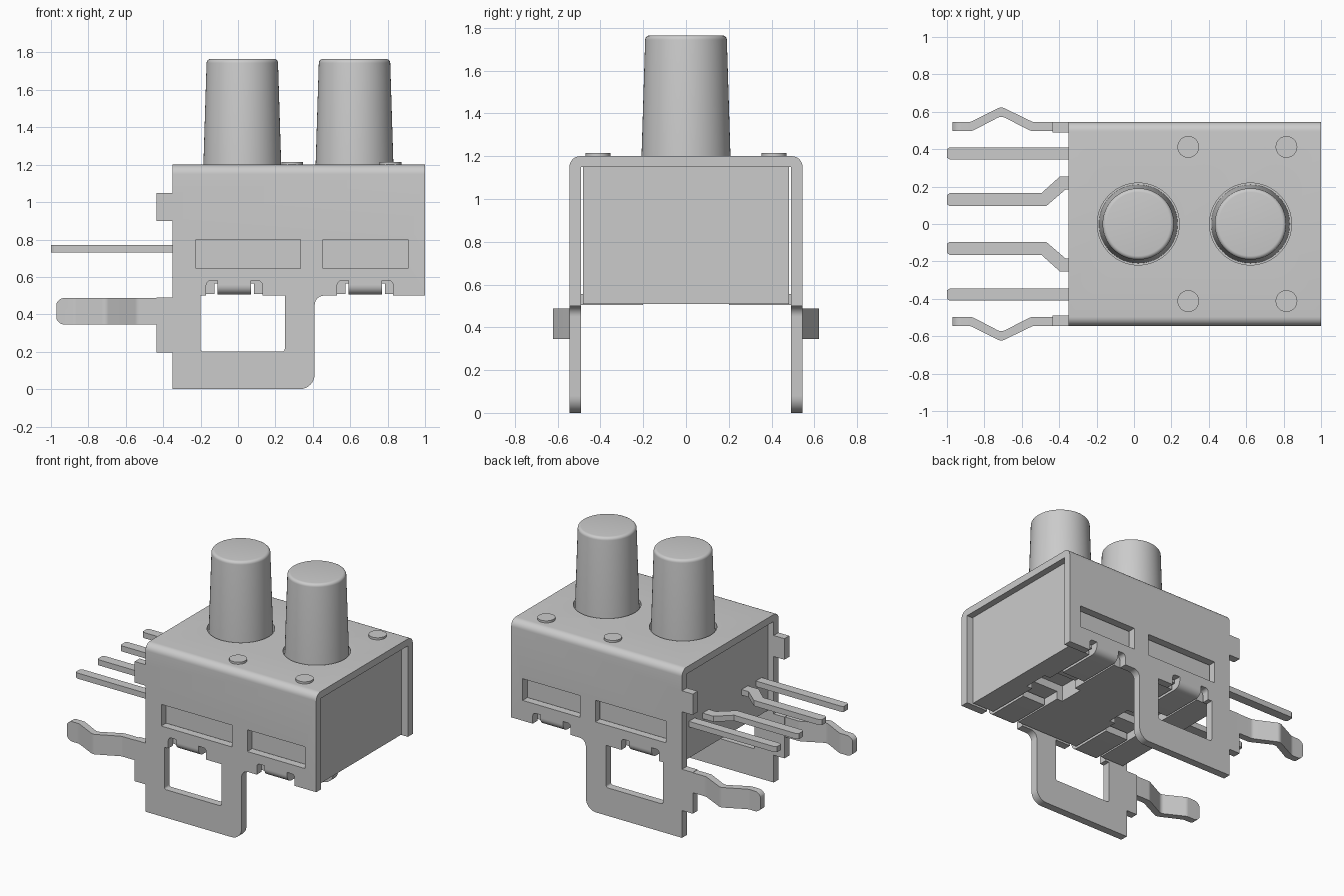
import bpy, bmesh, math
from mathutils import Vector

cube = bpy.data.objects.get("Cube")
if cube:
    bpy.data.objects.remove(cube, do_unlink=True)

GREY = (0.6, 0.6, 0.6, 1)
mat = bpy.data.materials.new("plain grey")
mat.use_nodes = True
mat.diffuse_color = GREY
mat.node_tree.nodes["Principled BSDF"].inputs["Base Color"].default_value = GREY


def add_object(name, bm):
    bmesh.ops.recalc_face_normals(bm, faces=bm.faces)
    mesh = bpy.data.meshes.new(name)
    bm.to_mesh(mesh)
    bm.free()
    mesh.materials.append(mat)
    ob = bpy.data.objects.new(name, mesh)
    bpy.context.collection.objects.link(ob)
    return ob


def rounded(points, steps=8):
    """Outline with an optional fillet radius as third value of a point."""
    out = []
    for i, pt in enumerate(points):
        p = Vector(pt[:2])
        if len(pt) < 3:
            out.append(p)
            continue
        u = (Vector(points[i - 1][:2]) - p).normalized()
        v = (Vector(points[(i + 1) % len(points)][:2]) - p).normalized()
        half = u.angle(v) / 2
        centre = p + (u + v).normalized() * pt[2] / math.sin(half)
        reach = pt[2] / math.tan(half)
        start = (p + u * reach - centre).normalized()
        end = (p + v * reach - centre).normalized()
        out += [centre + start.slerp(end, k / steps) * pt[2] for k in range(steps + 1)]
    return out


def prism(name, points, axis, low, high):
    """Extrude an outline along an axis."""
    place = {"x": lambda a, b, d: (d, a, b),
             "y": lambda a, b, d: (a, d, b),
             "z": lambda a, b, d: (a, b, d)}[axis]
    bm = bmesh.new()
    pts = rounded(points)
    rings = [[bm.verts.new(place(p.x, p.y, d)) for p in pts] for d in (low, high)]
    for ring in rings:
        bm.faces.new(ring)
    for i in range(len(pts)):
        bm.faces.new((rings[0][i - 1], rings[0][i], rings[1][i], rings[1][i - 1]))
    return add_object(name, bm)


def box(name, x0, x1, y0, y1, z0, z1):
    return prism(name, [(x0, y0), (x1, y0), (x1, y1), (x0, y1)], "z", z0, z1)


def lathe(name, x, y, profile, sides=64):
    """Closed round solid from (radius, height) rings."""
    bm = bmesh.new()
    rings = [[bm.verts.new((x + r * math.cos(math.tau * k / sides),
                            y + r * math.sin(math.tau * k / sides), z))
              for k in range(sides)] for r, z in profile]
    bm.faces.new(rings[0])
    bm.faces.new(rings[-1])
    for a, b in zip(rings, rings[1:]):
        for k in range(sides):
            bm.faces.new((a[k - 1], a[k], b[k], b[k - 1]))
    return add_object(name, bm)


def apply(ob, kind, **settings):
    mod = ob.modifiers.new(kind, kind)
    for key, value in settings.items():
        setattr(mod, key, value)
    bpy.context.view_layer.objects.active = ob
    bpy.ops.object.modifier_apply(modifier=mod.name)


def cut(ob, tool, operation="DIFFERENCE"):
    tool.hide_render = True
    apply(ob, "BOOLEAN", operation=operation, object=tool, solver="EXACT")
    bpy.data.objects.remove(tool, do_unlink=True)


def mirror_y(ob):
    apply(ob, "MIRROR", use_axis=(False, True, False), use_mirror_merge=False)


def notch(c):
    """Slits on both sides of a bent tab, left to right."""
    left = [(c - .15, .5), (c - .15, .58, .025), (c - .09, .58), (c - .09, .56)]
    return left + [(2 * c - p[0], *p[1:]) for p in reversed(left)]


TABS = (-.02, .68)
BUTTONS = (.023, .623)

# Folded metal cover: channel section trimmed to the side outline
cover = prism("cover", [(-.545, -.1), (-.545, 1.2, .05), (.545, 1.2, .05), (.545, -.1),
                        (.49, -.1), (.49, 1.15), (-.49, 1.15), (-.49, -.1)], "x", -.5, 1)
outline = [(-.35, 0), (.41, 0, .08), (.41, .5, .05), *notch(TABS[1]), (1.1, .5),
           (1.1, 1.3), (-.35, 1.3), (-.35, 1.05), (-.435, 1.05), (-.435, .9), (-.35, .9),
           (-.35, .49), (-.435, .49), (-.435, .195), (-.35, .195)]
cut(cover, prism("outline_cutter", outline, "y", -1, 1), "INTERSECT")
leg_window = [(-.2, .2, .015), (-.2, .5), *notch(TABS[0]), (.25, .5), (.25, .2, .015)]
cut(cover, prism("window_cutter", leg_window, "y", -1, 1))
for x0, x1 in ((-.225, .335), (.455, .91)):
    cut(cover, box("slot_cutter", x0, x1, -1, 1, .645, .8))
for x in BUTTONS:
    cut(cover, lathe("hole_cutter", x, 0, [(.219, 1.1), (.219, 1.3)]))

# Housing with grooves and centre recesses underneath
body = box("housing", -.31, .955, -.482, .482, .508, 1.149)
for c in TABS:
    cut(body, box("groove_cutter", c - .105, c + .105, -1, 1, .4, .565))
    cut(body, box("recess_cutter", c - .15, c + .15, -.09, .09, .4, .62))

# Tabs bent under the housing
for i, c in enumerate(TABS):
    tab = prism(f"bent_tab_{i + 1}", [(.545, .56), (.545, .505, .05), (.2, .505),
                                      (.2, .555), (.49, .555), (.49, .56)],
                "x", c - .09, c + .09)
    mirror_y(tab)

# Push buttons: tapered with a rounded rim
for i, x in enumerate(BUTTONS):
    rim = [(.17 + .021 * math.cos(a), 1.744 + .021 * math.sin(a))
           for a in (math.pi / 2 * k / 5 for k in range(6))]
    lathe(f"button_{i + 1}", x, 0, [(.21, 1.151), (.208, 1.2), *rim])

# Rivet heads on the cover
for i, x in enumerate((.29, .815)):
    mirror_y(lathe(f"rivet_{i + 1}", x, .412, [(.058, 1.19), (.058, 1.215)], 32))

# Kinked spring legs with rounded tips
bend = [(-.4, .545), (-.54, .545, .05), (-.71, .627, .04), (-.875, .545, .05), (-.97, .545)]
inner = [(-.97, .497), (-.865, .497, .05), (-.71, .578, .04), (-.55, .497, .05), (-.4, .497)]
leg = prism("spring_leg", bend + inner, "z", .3, .6)
cut(leg, prism("tip_cutter", [(-.975, .345, .05), (-.3, .345), (-.3, .488), (-.975, .488, .05)],
               "y", .3, .8), "INTERSECT")
mirror_y(leg)

# Terminal pins
outer_pin = [(-1, .355), (-.985, .345), (-.3, .345), (-.3, .41), (-.985, .41), (-1, .4)]
inner_pin = [(-1, .105), (-.985, .095), (-.47, .095), (-.365, .185), (-.3, .185),
             (-.3, .255), (-.395, .255), (-.495, .165), (-.985, .165), (-1, .155)]
for name, points in (("outer_pin", outer_pin), ("inner_pin", inner_pin)):
    mirror_y(prism(name, points, "z", .73, .77))

# Smooth round surfaces, keep hard edges
bpy.ops.object.select_all(action="DESELECT")
for ob in bpy.context.scene.objects:
    if ob.type == "MESH":
        ob.select_set(True)
        bpy.context.view_layer.objects.active = ob
bpy.ops.object.shade_smooth_by_angle(angle=math.radians(30))
